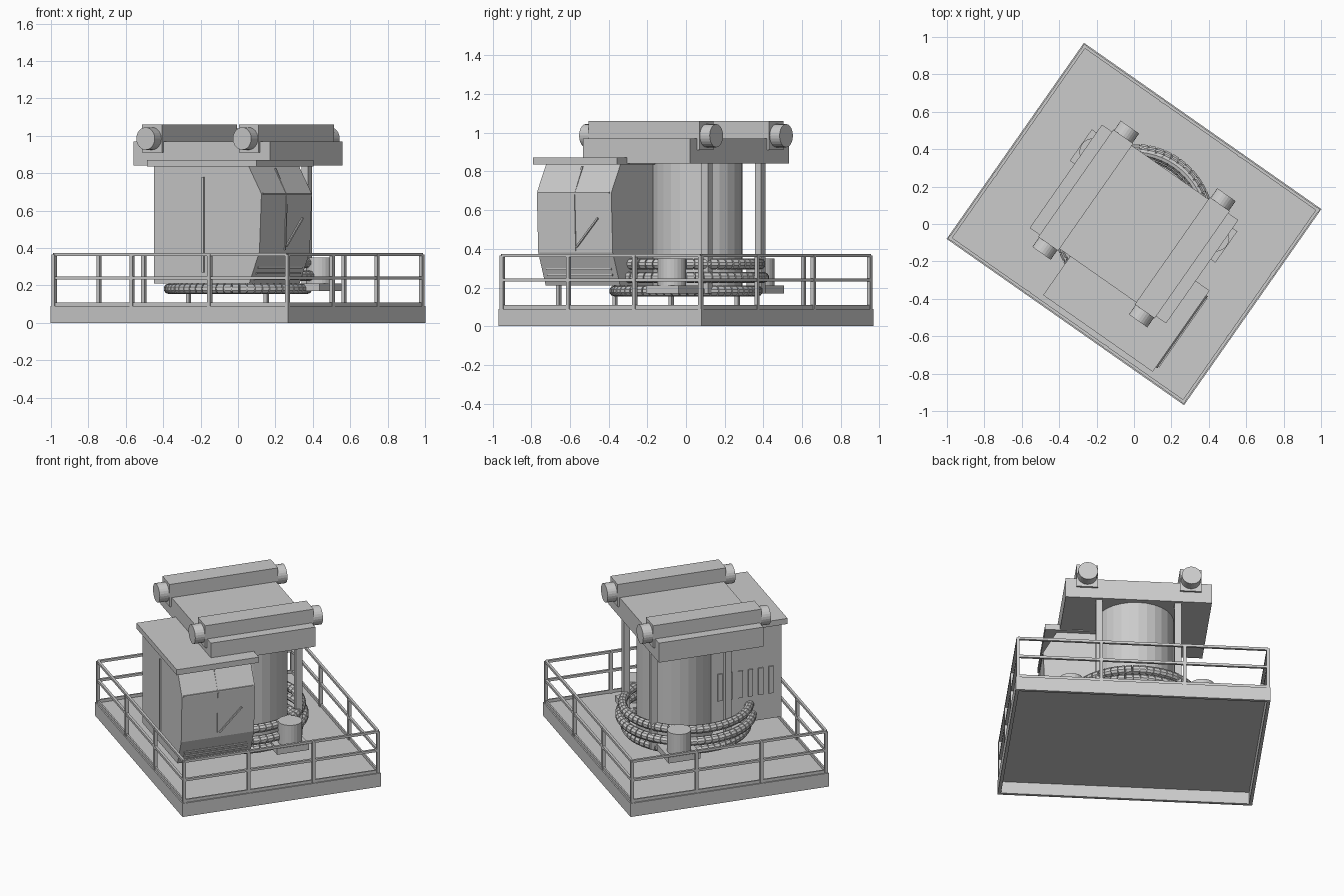
import bpy, bmesh, math
from mathutils import Matrix, Vector

if "Cube" in bpy.data.objects:
    bpy.data.objects.remove(bpy.data.objects["Cube"])

# Whole model is designed square to the axes, then turned 35 degrees
TURN = Matrix.Rotation(math.radians(-35), 4, 'Z')

def finish(name, bm, smooth=False):
    bmesh.ops.recalc_face_normals(bm, faces=bm.faces)
    me = bpy.data.meshes.new(name)
    bm.to_mesh(me)
    bm.free()
    ob = bpy.data.objects.new(name, me)
    bpy.context.collection.objects.link(ob)
    ob.matrix_world = TURN
    if smooth:
        bpy.context.view_layer.objects.active = ob
        ob.select_set(True)
        bpy.ops.object.shade_smooth_by_angle(angle=math.radians(10))
        ob.select_set(False)
    return ob

def add_box(bm, x0, x1, y0, y1, z0, z1):
    m = Matrix.Translation(((x0 + x1) / 2, (y0 + y1) / 2, (z0 + z1) / 2))
    bmesh.ops.create_cube(bm, size=1, matrix=m @ Matrix.Diagonal((x1 - x0, y1 - y0, z1 - z0, 1)))

def add_bar(bm, a, b, w):
    """Square bar between two points."""
    a, b = Vector(a), Vector(b)
    d = b - a
    m = Matrix.Translation((a + b) / 2) @ d.to_track_quat('Z', 'Y').to_matrix().to_4x4()
    bmesh.ops.create_cube(bm, size=1, matrix=m @ Matrix.Diagonal((w, w, d.length, 1)))

def add_cyl(bm, a, b, r, n=24):
    a, b = Vector(a), Vector(b)
    d = b - a
    m = Matrix.Translation((a + b) / 2) @ d.to_track_quat('Z', 'Y').to_matrix().to_4x4()
    bmesh.ops.create_cone(bm, cap_ends=True, segments=n, radius1=r, radius2=r, depth=d.length, matrix=m)

def boxes(name, *specs):
    bm = bmesh.new()
    for s in specs:
        add_box(bm, *s)
    return finish(name, bm)

def walls(name, hx, hy, t, z0, z1):
    return boxes(name, (-hx, hx, -hy, -hy + t, z0, z1), (-hx, hx, hy - t, hy, z0, z1),
                 (-hx, -hx + t, -hy + t, hy - t, z0, z1), (hx - t, hx, -hy + t, hy - t, z0, z1))

# Platform: open-bottomed tray with a toe board
HX, HY = 0.775, 0.64
walls("platform_skirt", HX, HY, 0.02, 0, 0.085)
boxes("platform_deck", (-HX, HX, -HY, HY, 0.08, 0.09))
walls("toe_board", HX - 0.008, HY - 0.008, 0.01, 0.09, 0.11)

# Railing: four posts per side and two rails
bm = bmesh.new()
rx, ry = HX - 0.014, HY - 0.014
corners = [(-rx, -ry), (rx, -ry), (rx, ry), (-rx, ry)]
for i in range(4):
    a, b = Vector(corners[i]), Vector(corners[(i + 1) % 4])
    for z in (0.24, 0.365):
        add_bar(bm, (*a, z), (*b, z), 0.016)
    for k in range(3):
        p = a.lerp(b, k / 3)
        add_box(bm, p.x - .01, p.x + .01, p.y - .01, p.y + .01, 0.09, 0.365)
finish("railing", bm)

# Central drum
bm = bmesh.new()
add_cyl(bm, (0, 0.07, 0.16), (0, 0.07, 0.85), 0.235, 28)
finish("drum", bm, True)

# Roof posts
boxes("roof_posts", *[(x - .02, x + .02, y - .02, y + .02, 0.17, 0.85)
                      for x, y in ((-.24, .30), (.24, .30), (-.24, -.18))])

# Roof slab, twin beams and end rollers
boxes("roof_slab", (-.445, .445, -.337, .337, .84, .97))
bm, rollers = bmesh.new(), bmesh.new()
for s in (-1, 1):
    add_box(bm, s * .315 - .065, s * .315 + .065, -.35, .35, .91, 1.06)
    for e in (-1, 1):
        add_cyl(rollers, (s * .315, e * .35, .985), (s * .315, e * .412, .985), .06, 24)
finish("roof_beams", bm)
finish("beam_rollers", rollers, True)

# Cable chains: rings of chunky links around a thinner core
def chain(name, r, z, a0, a1):
    bm = bmesh.new()
    n = int((a1 - a0) / 6)
    for i in range(n):
        t0, t1 = (math.radians(a0 + (i + f) * (a1 - a0) / n) for f in (0.06, 0.94))
        p, q = ((r * math.cos(t), r * math.sin(t), z) for t in (t0, t1))
        add_cyl(bm, p, q, 0.028, 10)
        t2 = math.radians(a0 + (i + 1.06) * (a1 - a0) / n)
        if i < n - 1:
            add_cyl(bm, q, (r * math.cos(t2), r * math.sin(t2), z), 0.022, 8)
    finish(name, bm)

chain("lower_chain", 0.37, 0.182, 0, 360)
chain("middle_chain", 0.402, 0.252, -20, 255)
chain("upper_chain", 0.385, 0.322, -20, 248)

# Slewing motors on bracket plates
for side, s in (("left", -1), ("right", 1)):
    x0, x1 = sorted((s * .27, s * .475))
    boxes(side + "_motor_bracket", (x0, x1, .08, .285, .17, .21))
    bm = bmesh.new()
    add_cyl(bm, (s * .40, .19, .21), (s * .40, .19, .35), .073, 24)
    finish(side + "_motor", bm, True)

# Cab: side profile extruded across its depth, with a faceted window end
Y0, Y1 = -.56, -.09
profile = [(-.157, .21), (.465, .21), (.532, .38), (.545, .69), (.46, .84), (-.157, .84)]
bm = bmesh.new()
f = bm.faces.new([bm.verts.new((x, Y0, z)) for x, z in profile])
ex = bmesh.ops.extrude_face_region(bm, geom=[f])
bmesh.ops.translate(bm, vec=(0, Y1 - Y0, 0), verts=[v for v in ex['geom'] if isinstance(v, bmesh.types.BMVert)])
finish("cab_body", bm)
boxes("cab_roof", (-.18, .535, -.59, -.06, .835, .872))

# Window bars, wiper and lower grille on the cab end
bm = bmesh.new()
ym = (Y0 + Y1) / 2
add_bar(bm, (.545, Y0 + .01, .69), (.545, Y1 - .01, .69), .01)
add_bar(bm, (.544, ym, .68), (.533, ym, .39), .01)
add_bar(bm, (.54, ym, .69), (.47, ym, .825), .01)
add_bar(bm, (.537, ym + .01, .41), (.545, ym + .15, .56), .009)
for x, z in ((.477, .235), (.489, .265), (.5, .295)):
    add_bar(bm, (x, Y0 + .03, z), (x, Y1 - .03, z), .01)
finish("window_bars", bm)

# Door handle strip and side louvres
boxes("door_strip", (.16, .172, Y0 - .008, Y0 + .01, .27, .78))
boxes("side_louvres", *[(-.165, -.15, y - .015, y + .015, .38, .56)
                        for y in [ym - .165 + .066 * k for k in range(6)]])
